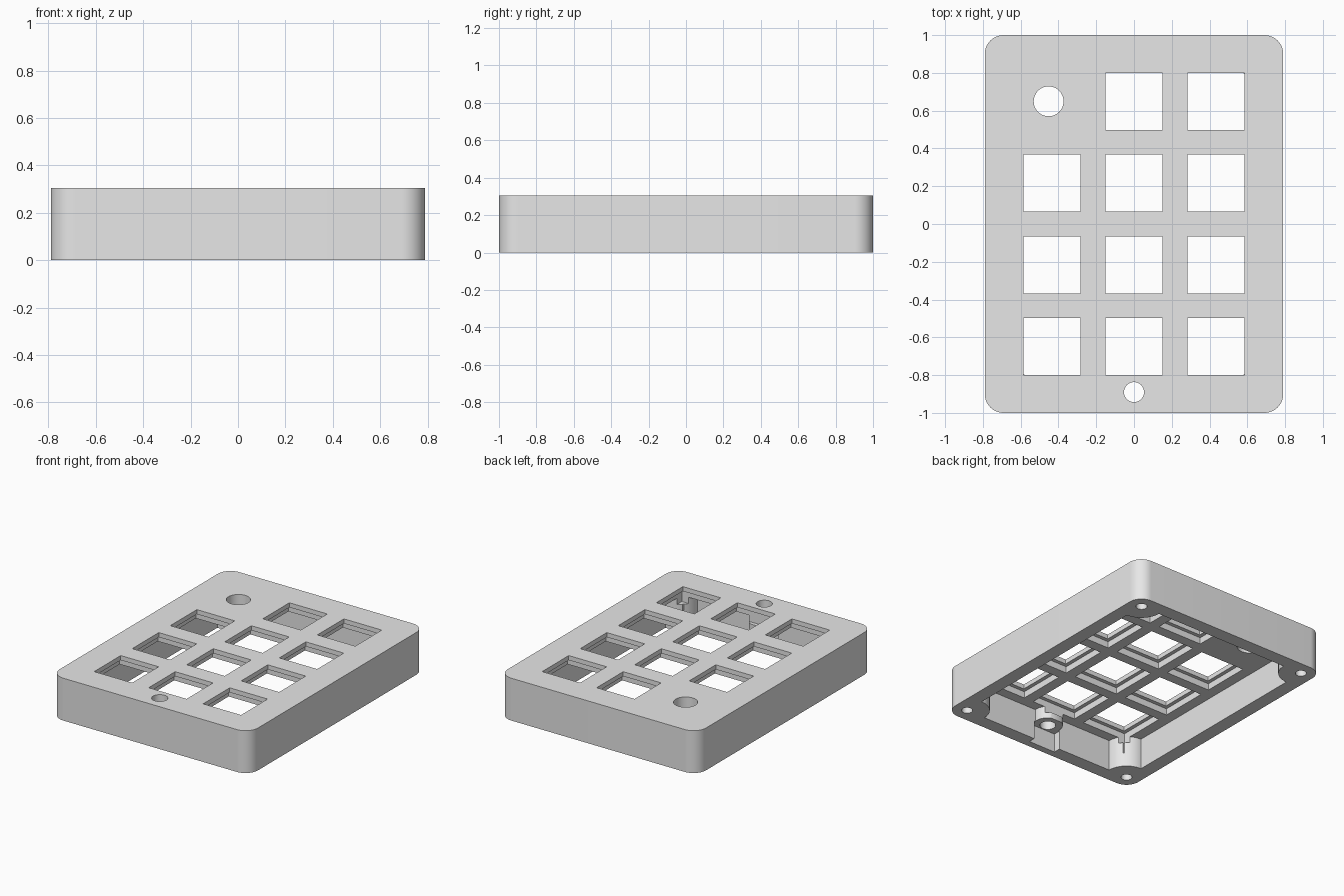
import bpy
import bmesh
from math import sin, cos, pi

old = bpy.data.objects.get("Cube")
if old:
    bpy.data.objects.remove(old, do_unlink=True)

HALF_X, HALF_Y, HEIGHT = 0.79, 1.0, 0.305
WALL, CEILING = 0.1, 0.225
IN_X, IN_Y = HALF_X - WALL, HALF_Y - WALL
CORNERS = [(1, 1), (-1, 1), (-1, -1), (1, -1)]

grey = bpy.data.materials.new("plain_grey")
grey.use_nodes = True
colour = (0.8, 0.8, 0.8, 1)
grey.diffuse_color = colour
grey.node_tree.nodes["Principled BSDF"].inputs["Base Color"].default_value = colour


def prism(name, outline, z0, z1):
    """Extrude a closed outline from z0 up to z1."""
    bm = bmesh.new()
    base = bm.faces.new([bm.verts.new((x, y, z0)) for x, y in outline])
    top = bmesh.ops.extrude_face_region(bm, geom=[base])["geom"]
    verts = [v for v in top if isinstance(v, bmesh.types.BMVert)]
    bmesh.ops.translate(bm, verts=verts, vec=(0, 0, z1 - z0))
    bmesh.ops.recalc_face_normals(bm, faces=bm.faces)
    mesh = bpy.data.meshes.new(name)
    bm.to_mesh(mesh)
    bm.free()
    mesh.materials.append(grey)
    obj = bpy.data.objects.new(name, mesh)
    bpy.context.collection.objects.link(obj)
    return obj


def circle(x, y, r, n=48):
    return [(x + r * cos(2 * pi * i / n), y + r * sin(2 * pi * i / n)) for i in range(n)]


def rect(x, y, hx, hy):
    return [(x + sx * hx, y + sy * hy) for sx, sy in CORNERS]


def arc_corners(hx, hy, r, concave, n=16):
    """Rectangle with rounded corners, or with quarter circles bitten out of them."""
    pts = []
    for k, (sx, sy) in enumerate(CORNERS):
        for i in range(n + 1):
            t = i / n
            if concave:
                a = pi / 2 * (k + 3 - t)
                pts.append((sx * hx + r * cos(a), sy * hy + r * sin(a)))
            else:
                a = pi / 2 * (k + t)
                pts.append((sx * (hx - r) + r * cos(a), sy * (hy - r) + r * sin(a)))
    return pts


def combine(target, tool, operation="DIFFERENCE"):
    mod = target.modifiers.new("combine", "BOOLEAN")
    mod.operation = operation
    mod.solver = "EXACT"
    mod.object = tool
    bpy.context.view_layer.objects.active = target
    bpy.ops.object.modifier_apply(modifier=mod.name)
    bpy.data.objects.remove(tool, do_unlink=True)


# Outer shell, hollowed from below with round screw bosses left in the corners
case = prism("keypad_case", arc_corners(HALF_X, HALF_Y, 0.1, False), 0, HEIGHT)
combine(case, prism("cavity", arc_corners(IN_X, IN_Y, 0.15, True), -0.1, CEILING))

# Cable post on the front wall, with a notch in the wall below it
post_y = -0.89
combine(case, prism("post", circle(0, post_y, 0.1), 0.12, 0.26), "UNION")
combine(case, prism("notch", rect(0, -0.85, 0.108, 0.1), -0.1, 0.137))
combine(case, prism("cable_hole", circle(0, post_y, 0.053), -0.1, 0.4))

# Key openings, each with a wider clip recess underneath; the knob takes one place
for column in range(3):
    for row in range(4):
        x, y = (column - 1) * 0.434, (row - 1.5) * 0.433
        if column == 0 and row == 3:
            combine(case, prism("knob_hole", circle(-0.452, y, 0.079), 0.1, 0.4))
            continue
        combine(case, prism("key_hole", rect(x, y, 0.151, 0.151), 0.1, 0.4))
        combine(case, prism("key_recess", rect(x, y, 0.178, 0.178), 0.18, 0.272))

# Blind screw holes in the corner bosses
for sx, sy in CORNERS:
    combine(case, prism("screw_hole", circle(sx * IN_X, sy * IN_Y, 0.037, 32), -0.1, 0.2))

bpy.ops.object.select_all(action="DESELECT")
case.select_set(True)
bpy.context.view_layer.objects.active = case
bpy.ops.object.shade_smooth_by_angle(angle=pi / 6)
